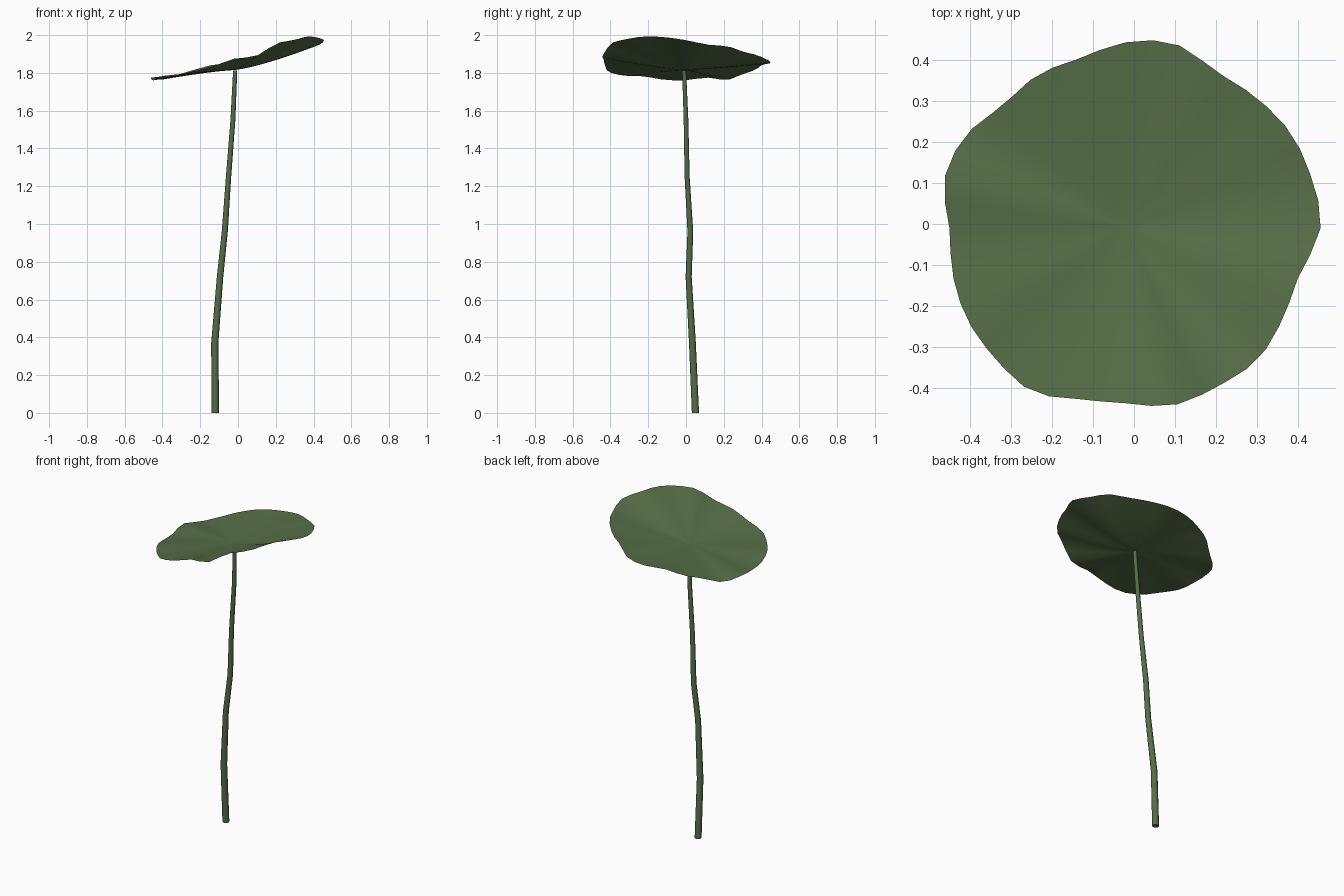
import bpy
import bmesh
import math
from mathutils import Vector

default_cube = bpy.data.objects.get("Cube")
if default_cube:
    bpy.data.objects.remove(default_cube, do_unlink=True)

leaf_green = bpy.data.materials.new("leaf_green")
leaf_green.use_nodes = True
leaf_green.diffuse_color = (0.095, 0.155, 0.064, 1)
shader = leaf_green.node_tree.nodes["Principled BSDF"]
shader.inputs["Base Color"].default_value = leaf_green.diffuse_color
shader.inputs["Roughness"].default_value = 0.8


def sample_loop(values, fraction):
    """Smooth cubic reading of evenly spaced values round a closed loop."""
    count = len(values)
    index = math.floor(fraction * count)
    t = fraction * count - index
    a, b, c, d = (values[(index + k) % count] for k in (-1, 0, 1, 2))
    return b + 0.5 * t * (c - a + t * (2*a - 5*b + 4*c - d + t * (3*(b - c) + d - a)))


def loft(name, rings, cap_start=False, cap_end=False, tip=None):
    """Join closed rings of points into a smooth skin."""
    bm = bmesh.new()
    loops = [[bm.verts.new(point) for point in ring] for ring in rings]
    count = len(loops[0])
    for lower, upper in zip(loops, loops[1:]):
        for i in range(count):
            j = (i + 1) % count
            bm.faces.new((lower[i], lower[j], upper[j], upper[i]))
    if cap_start:
        bm.faces.new(loops[0][::-1])
    if cap_end:
        bm.faces.new(loops[-1])
    if tip is not None:
        centre = bm.verts.new(tip)
        for i in range(count):
            bm.faces.new((loops[-1][i], loops[-1][(i + 1) % count], centre))
    mesh = bpy.data.meshes.new(name)
    bm.to_mesh(mesh)
    bm.free()
    mesh.materials.append(leaf_green)
    obj = bpy.data.objects.new(name, mesh)
    bpy.context.collection.objects.link(obj)
    bpy.ops.object.select_all(action="DESELECT")
    obj.select_set(True)
    bpy.context.view_layer.objects.active = obj
    bpy.ops.object.shade_smooth_by_angle(angle=math.radians(50))
    return obj


# Leaf: a tilted, ruffled dish; rim radius and rise in thousandths, anticlockwise from +x
heart = Vector((-0.02, -0.01, 1.815))
rim_radius = [475, 469, 464, 450, 441, 465, 453, 429, 431, 424, 451, 458,
              430, 437, 446, 450, 459, 432, 427, 447, 446, 454, 442, 438]
rim_rise = [160, 135, 125, 95, 80, 50, 35, 28, 0, -25, -52, -40,
            -55, -50, -32, -30, -10, 20, 60, 75, 140, 160, 177, 175]
segments, steps = 44, 10
leaf_rings = []
for step in range(steps, 0, -1):
    reach = step / steps
    ring = []
    for i in range(segments):
        turn = i / segments
        angle = math.tau * turn
        radius = sample_loop(rim_radius, turn) / 1000 * reach
        rise = sample_loop(rim_rise, turn) / 1000 * reach ** 1.3
        ring.append(heart + Vector((radius * math.cos(angle), radius * math.sin(angle), rise)))
    leaf_rings.append(ring)
loft("leaf", leaf_rings, tip=heart)

# Stem: a slightly crooked, tapering stalk given as x, y, z, radius
stem_path = [(-0.12, 0.05, 0, 0.02), (-0.123, 0.034, 0.37, 0.019),
             (-0.095, 0.014, 0.72, 0.017), (-0.07, 0.023, 0.96, 0.016),
             (-0.05, 0.006, 1.25, 0.014), (-0.027, 0, 1.55, 0.013),
             (-0.015, -0.01, 1.812, 0.011)]
sides = 10
stem_rings = [[(x + r * math.cos(math.tau * i / sides), y + r * math.sin(math.tau * i / sides), z)
               for i in range(sides)] for x, y, z, r in stem_path]
loft("stem", stem_rings, cap_start=True, cap_end=True)
